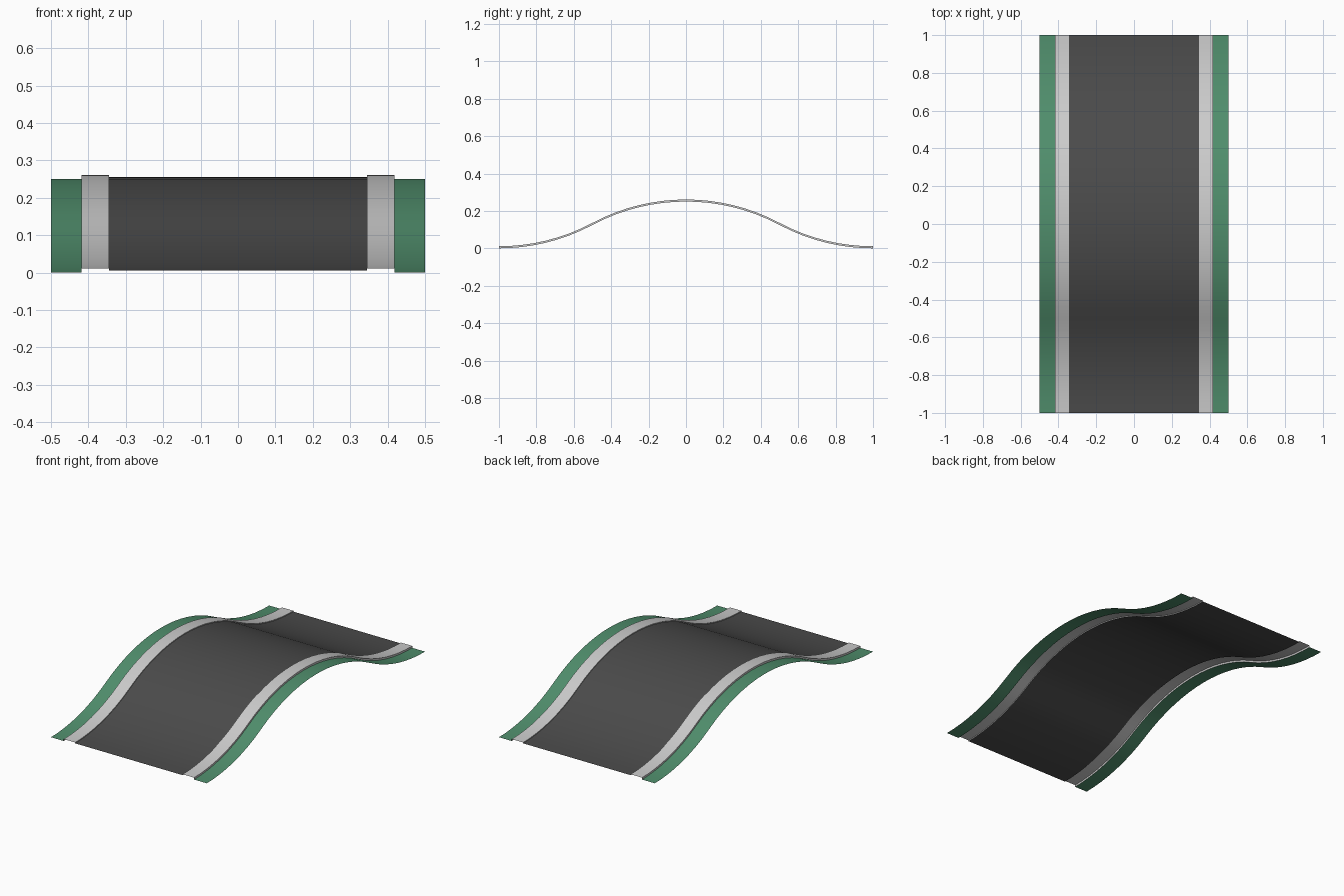
import bpy, math

if "Cube" in bpy.data.objects:
    bpy.data.objects.remove(bpy.data.objects["Cube"])

R = 1.0625   # radius of each arc in the hill profile
N = 32       # segments along the strip


def hill(y):
    # two tangent arcs: concave foot, convex crest
    d = abs(y)
    if d > 0.5:
        return R - math.sqrt(R * R - (1 - d) ** 2)
    return 0.25 - R + math.sqrt(R * R - d * d)


def material(name, colour):
    m = bpy.data.materials.new(name)
    m.diffuse_color = (*colour, 1)
    m.use_nodes = True
    m.node_tree.nodes["Principled BSDF"].inputs["Base Color"].default_value = m.diffuse_color
    return m


def sweep(name, section, mat):
    # sweep an open (x, z) section along the hill
    verts, faces, k = [], [], len(section)
    for i in range(N + 1):
        y = -1 + 2 * i / N
        verts += [(x, y, z + hill(y)) for x, z in section]
    for i in range(N):
        for j in range(k - 1):
            a = i * k + j
            faces.append((a, a + 1, a + k + 1, a + k))
    me = bpy.data.meshes.new(name)
    me.from_pydata(verts, [], faces)
    me.materials.append(mat)
    ob = bpy.data.objects.new(name, me)
    bpy.context.collection.objects.link(ob)
    bpy.context.view_layer.objects.active = ob
    ob.select_set(True)
    bpy.ops.object.shade_smooth_by_angle(angle=math.radians(30))
    ob.select_set(False)
    return ob


asphalt = material("asphalt", (0.07, 0.07, 0.07))
white = material("kerb_white", (0.8, 0.8, 0.82))
grass = material("grass_green", (0.08, 0.27, 0.15))

# road surface
sweep("road", [(-0.345, 0.006), (0.345, 0.006)], asphalt)

# raised kerbs and grass verges on both sides
for side, s in (("left", -1), ("right", 1)):
    kerb = [(0.345, 0.006), (0.345, 0.011), (0.418, 0.011), (0.418, 0.0)]
    verge = [(0.418, 0.0), (0.5, 0.0)]
    for name, sec, mat in (("kerb", kerb, white), ("verge", verge, grass)):
        pts = [(s * x, z) for x, z in sec]
        sweep(f"{side}_{name}", pts if s > 0 else pts[::-1], mat)
